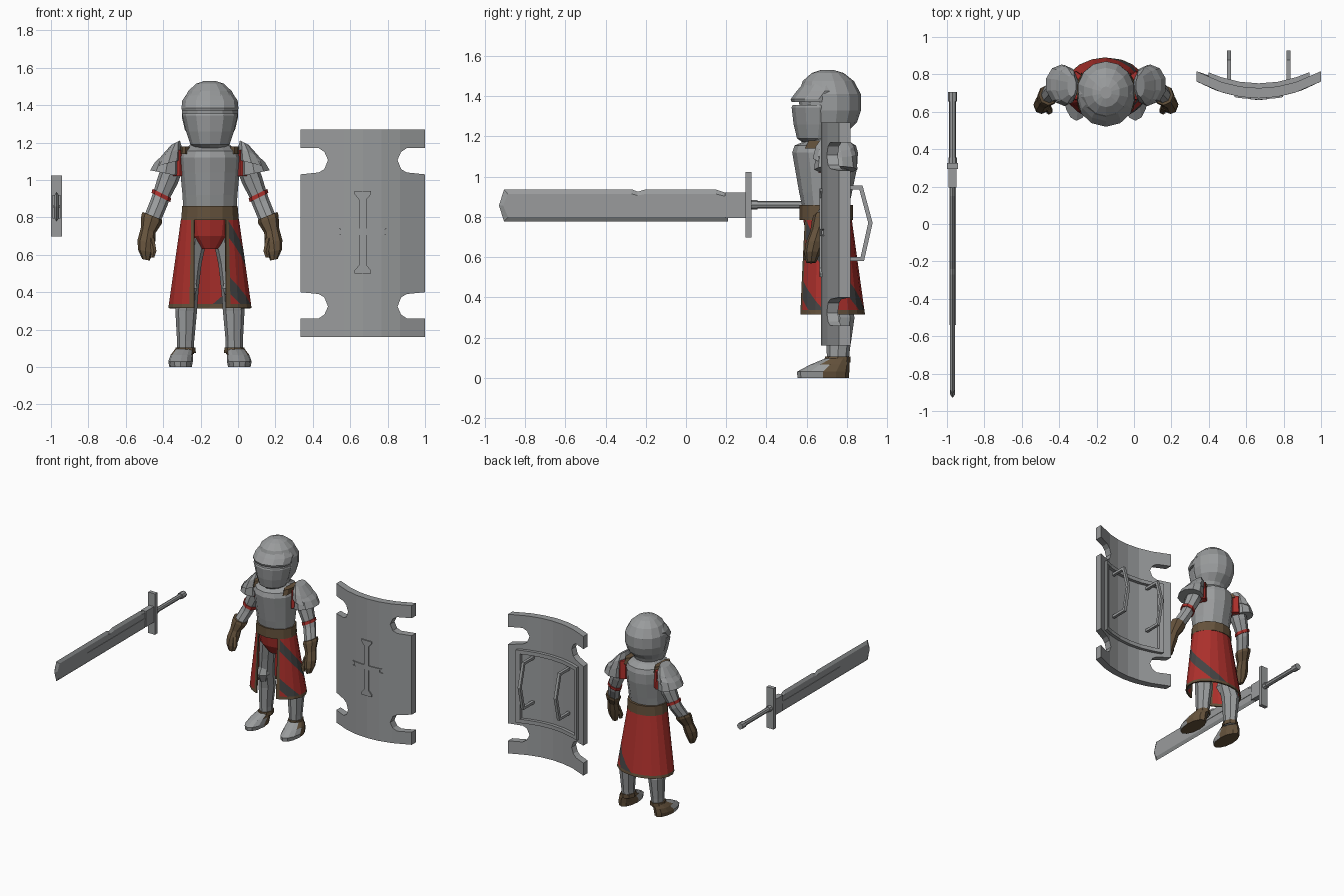
import bpy, bmesh, math
from mathutils import Vector

if "Cube" in bpy.data.objects:
    bpy.data.objects.remove(bpy.data.objects["Cube"])

CX = -0.15          # centre line of the knight
SX = 0.667          # centre line of the shield
BX = -0.97          # centre line of the sword


def material(name, rgb):
    m = bpy.data.materials.new(name)
    m.diffuse_color = (*rgb, 1)
    m.use_nodes = True
    m.node_tree.nodes["Principled BSDF"].inputs["Base Color"].default_value = m.diffuse_color
    return m


STEEL = material("steel grey", (0.32, 0.33, 0.335))
RED = material("cloth red", (0.42, 0.03, 0.025))
BROWN = material("leather brown", (0.13, 0.085, 0.045))
DARK = material("stripe dark grey", (0.06, 0.06, 0.06))


def finish(name, bm, mats, x=0.0, mirror=False, rule=None):
    bmesh.ops.recalc_face_normals(bm, faces=bm.faces)
    if rule:
        for f in bm.faces:
            f.material_index = rule(f.calc_center_median(), f.normal)
    me = bpy.data.meshes.new(name)
    bm.to_mesh(me)
    bm.free()
    ob = bpy.data.objects.new(name, me)
    bpy.context.collection.objects.link(ob)
    for m in mats:
        me.materials.append(m)
    ob.location.x = x
    if mirror:
        mod = ob.modifiers.new("mirror", "MIRROR")
        mod.use_mirror_merge = False
    return ob


def stack(name, loops, mats, **kw):
    """Skin a pile of equal-length point loops and cap both ends."""
    bm = bmesh.new()
    rows = [[bm.verts.new(p) for p in loop] for loop in loops]
    n = len(rows[0])
    for a, b in zip(rows, rows[1:]):
        for i in range(n):
            j = (i + 1) % n
            bm.faces.new((a[i], a[j], b[j], b[i]))
    bm.faces.new(rows[0][::-1])
    bm.faces.new(rows[-1])
    return finish(name, bm, mats, **kw)


def loft(name, rings, mats, n=12, **kw):
    """Rings: (x, y front, y back, z, x radius, tilt)."""
    loops = []
    for cx, y0, y1, cz, rx, *tilt in rings:
        t = tilt[0] if tilt else 0
        loop = []
        for i in range(n):
            a = 2 * math.pi * i / n - math.pi / 2
            dx = rx * math.cos(a)
            loop.append((cx + dx, (y0 + y1) / 2 + (y1 - y0) / 2 * math.sin(a), cz + t * dx))
        loops.append(loop)
    return stack(name, loops, mats, x=CX, **kw)


def limb(name, rings, mats, n=8, **kw):
    """Mirrored loft with rings (x, y, z, x radius, y radius, tilt)."""
    return loft(name, [(x, y - ry, y + ry, z, rx, *t) for x, y, z, rx, ry, *t in rings],
                mats, n, mirror=True, **kw)


def prism(name, yz, x0, x1, mats, **kw):
    return stack(name, [[(x, y, z) for y, z in yz] for x in (x0, x1)], mats, **kw)


def rect(a0, a1, b0, b1):
    return [(a0, b0), (a1, b0), (a1, b1), (a0, b1)]


def cut(bm, co, no):
    bmesh.ops.bisect_plane(bm, geom=bm.verts[:] + bm.edges[:] + bm.faces[:],
                           dist=1e-5, plane_co=co, plane_no=no)


# ---- helmet
loft("helmet_skull", [(0, .62, .78, 1.17, .09), (0, .60, .80, 1.22, .11), (0, .58, .85, 1.27, .138),
     (0, .565, .87, 1.33, .153), (0, .56, .87, 1.41, .152), (0, .58, .835, 1.475, .12),
     (0, .625, .785, 1.515, .075), (0, .67, .735, 1.53, .03)], [STEEL], 14)
loft("helmet_brow", [(0, .525, .80, 1.37, .15), (0, .52, .80, 1.385, .152), (0, .55, .83, 1.425, .148),
     (0, .585, .81, 1.465, .12)], [STEEL])
loft("helmet_visor", [(0, .58, .74, 1.17, .08), (0, .552, .76, 1.19, .105), (0, .535, .79, 1.26, .128),
     (0, .525, .80, 1.345, .148), (0, .53, .80, 1.355, .146)], [STEEL])

# ---- torso
loft("cuirass", [(0, .578, .81, .85, .143), (0, .563, .825, .92, .147), (0, .542, .85, 1.04, .158),
     (0, .528, .855, 1.12, .163), (0, .54, .845, 1.155, .15), (0, .60, .80, 1.18, .115),
     (0, .62, .78, 1.21, .085)], [STEEL])
loft("belt", [(0, .565, .83, .785, .158), (0, .565, .83, .86, .152)], [BROWN], 14)
loft("pelvis_cloth", [(0, .64, .76, .63, .05), (0, .60, .80, .70, .125), (0, .58, .815, .80, .145)], [RED])
limb("shoulder_strap", [(.13, .70, 1.14, .028, .11), (.13, .70, 1.18, .026, .09)], [BROWN])

# ---- skirt: cut flat in (length, height), then wrapped round the hips
H, SLOPE = 0.475, 0.95
bm = bmesh.new()
bm.faces.new([bm.verts.new((u, h, 0)) for u, h in rect(0, 1, 0, H)])
for u in [.022, .978] + [i / 16 for i in range(1, 16)]:
    cut(bm, (u, 0, 0), (1, 0, 0))
cut(bm, (0, .022, 0), (0, 1, 0))
for d in (.095, .185, .395, .485):
    cut(bm, (0, d, 0), (SLOPE, 1, 0))
for f in bm.faces:
    c = f.calc_center_median()
    d = c.y + SLOPE * c.x
    if c.x < .022 or c.x > .978 or c.y < .022:
        f.material_index = 1
    elif .095 < d < .185 or .395 < d < .485:
        f.material_index = 2
for v in bm.verts:
    u, h, t = v.co.x, v.co.y, v.co.y / H
    rx = .225 + (.155 - .225) * t
    ry = .167 + (.127 - .167) * t
    a0 = math.asin(.086 / rx)
    a = a0 + u * (2 * math.pi - 2 * a0)
    v.co = Vector((rx * math.sin(a), .723 + (.697 - .723) * t - ry * math.cos(a), .315 + h))
skirt = finish("skirt", bm, [RED, BROWN, DARK], x=CX)
sol = skirt.modifiers.new("thickness", "SOLIDIFY")
sol.thickness = .01

# ---- legs and feet
limb("leg_armour", [(.13, .755, .07, .045, .053), (.13, .757, .14, .046, .058), (.127, .765, .30, .058, .073),
     (.115, .74, .42, .055, .065), (.10, .725, .55, .055, .068), (.075, .71, .69, .06, .075)], [STEEL])
limb("knee_plate", [(.118, .71, .36, .03, .04), (.115, .70, .42, .055, .055), (.11, .71, .48, .03, .04)], [STEEL], 6)
limb("ankle_strap", [(.132, .752, .075, .057, .066), (.131, .755, .105, .053, .064)], [BROWN])
limb("boot", [(.157, .682, 0, .06, .128), (.157, .682, .03, .066, .13), (.15, .715, .065, .06, .098),
     (.137, .75, .095, .05, .06)], [BROWN, STEEL], 12,
     rule=lambda c, n: 1 if c.y < .68 and n.z > -.5 else 0)

# ---- arms
limb("shoulder_cloth", [(.16, .74, 1.02, .05, .08), (.16, .74, 1.16, .045, .075)], [RED])
limb("arm_armour", [(.305, .69, .80, .043, .045, .4), (.272, .73, .88, .044, .05, .4),
     (.258, .74, .92, .044, .05, .4), (.225, .75, 1.0, .052, .062, .4), (.18, .75, 1.12, .055, .07, .2)], [STEEL])
limb("sleeve_band", [(.262, .738, .906, .05, .056, .5), (.257, .74, .928, .05, .056, .5)], [RED])
limb("pauldron_lower", [(.237, .745, 1.035, .087, .108, .2), (.225, .745, 1.11, .072, .10, -.2),
     (.2, .745, 1.16, .04, .08, -.4)], [STEEL], 10)
limb("pauldron_upper", [(.222, .74, 1.09, .078, .11, -.25), (.205, .74, 1.15, .058, .095, -.4),
     (.183, .74, 1.2, .024, .06, -.5)], [STEEL], 10)
limb("gauntlet", [(.342, .622, .573, .02, .025, .2), (.345, .628, .62, .04, .04, .2),
     (.34, .64, .67, .047, .045, .2), (.33, .66, .73, .04, .042, .3),
     (.312, .685, .79, .055, .058, .4), (.308, .69, .808, .052, .055, .4)], [BROWN])
limb("gauntlet_thumb", [(.308, .60, .585, .012, .014), (.30, .605, .62, .016, .018),
     (.315, .63, .69, .02, .022)], [BROWN], 6)


# ---- shield: flat outlines, cut in columns, bent and thickened
def bend(dx):
    return .672 + .09 * (dx / .333) ** 2


def curved(name, outline, off, thick):
    bm = bmesh.new()
    bm.faces.new([bm.verts.new((x, 0, z)) for x, z in outline])
    for x in (-.2, -.1, 0, .1, .2):
        cut(bm, (x, 0, 0), (1, 0, 0))
    for v in bm.verts:
        v.co.y = bend(v.co.x) + off
    new = bmesh.ops.extrude_face_region(bm, geom=bm.faces[:], use_keep_orig=True)["geom"]
    bmesh.ops.translate(bm, vec=(0, thick, 0), verts=[g for g in new if isinstance(g, bmesh.types.BMVert)])
    return finish(name, bm, [STEEL], x=SX)


def both_sides(half):
    return half + [(-x, z) for x, z in reversed(half)]


NOTCH = [(.333, .10), (.235, .10), (.205, .08), (.186, .037), (.205, -.012), (.235, -.03), (.333, -.04)]
side = [(.333, 1.27)] + [(x, 1.07 + d) for x, d in NOTCH]
side += [(x, .36 - d) for x, d in reversed(NOTCH)] + [(.333, .16)]
curved("shield_plate", both_sides(side), 0, .055)
curved("shield_cross_upright", both_sides([(.045, .94), (.045, .925), (.02, .895), (.02, .545),
       (.045, .515), (.045, .50)]), -.008, .01)
curved("shield_cross_bar", both_sides([(.13, .74), (.11, .732), (.11, .713), (.13, .705)]), -.007, .01)
for i, (x0, x1, z0, z1) in enumerate([(-.27, .27, .97, 1.0), (-.27, .27, .42, .45),
                                      (-.27, -.24, .45, .97), (.24, .27, .45, .97)]):
    curved(f"shield_back_frame_{i + 1}", rect(x0, x1, z0, z1), .05, .03)
GRIP = [(.735, .955), (.878, .955), (.928, .77), (.885, .58), (.735, .58),
        (.735, .60), (.868, .60), (.906, .77), (.862, .935), (.735, .935)]
prism("shield_handle", GRIP, .148, .17, [STEEL], x=SX, mirror=True)

# ---- sword, pointing forward
EDGE = [(-.905, .935), (-.27, .937), (-.24, .925), (-.20, .937), (.15, .935), (.21, .915), (.21, .778),
        (-.905, .777), (-.93, .857)]
flat = [(y + (.02 if y < -.5 else 0), .857 + (z - .857) * .72) for y, z in EDGE]
stack("sword_blade", [[(x, y, z) for y, z in pts] for x, pts in ((-.014, flat), (0, EDGE), (.014, flat))],
      [STEEL], x=BX)
prism("sword_fuller", rect(-.54, .2, .849, .866), -.017, .017, [STEEL], x=BX)
prism("sword_ricasso", rect(.195, .30, .795, .92), -.021, .021, [STEEL], x=BX)
prism("sword_guard", rect(.295, .325, .697, 1.023), -.03, .03, [STEEL], x=BX)


def rod(name, y0, y1, r):
    stack(name, [[(r * math.cos(a * math.pi / 4), y, .86 + r * math.sin(a * math.pi / 4)) for a in range(8)]
                 for y in (y0, y1)], [STEEL], x=BX)


rod("sword_grip", .31, .67, .018)
rod("sword_grip_collar", .32, .355, .023)
rod("sword_pommel", .655, .705, .025)
